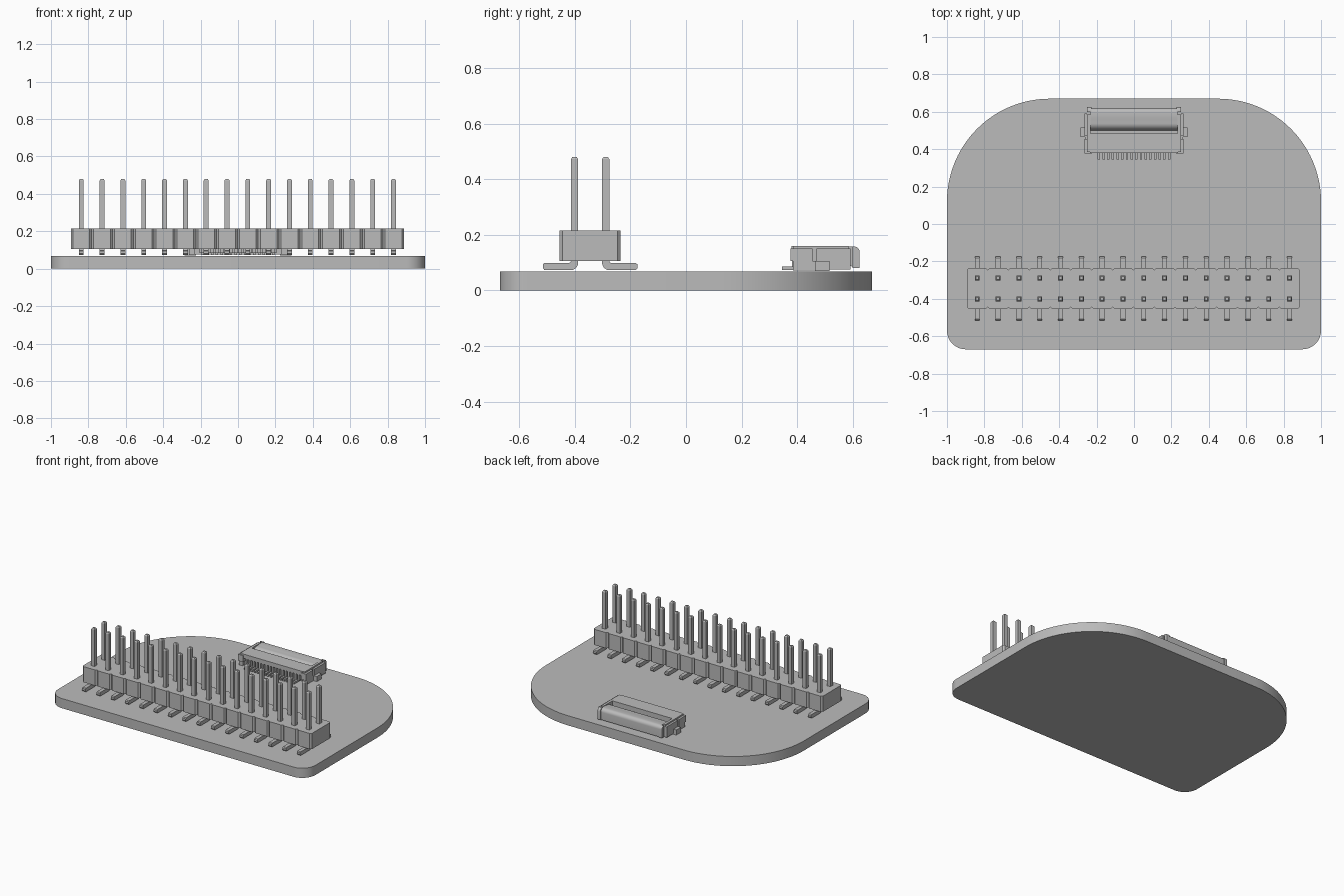
import bpy, bmesh, math
from mathutils import Vector

if "Cube" in bpy.data.objects:
    bpy.data.objects.remove(bpy.data.objects["Cube"])

grey = bpy.data.materials.new("plain grey")
grey.diffuse_color = (0.5, 0.5, 0.5, 1)
grey.use_nodes = True
grey.node_tree.nodes["Principled BSDF"].inputs["Base Color"].default_value = grey.diffuse_color


def finish(name, bm, smooth=False):
    bmesh.ops.recalc_face_normals(bm, faces=bm.faces)
    me = bpy.data.meshes.new(name)
    bm.to_mesh(me)
    bm.free()
    ob = bpy.data.objects.new(name, me)
    bpy.context.collection.objects.link(ob)
    me.materials.append(grey)
    if smooth:
        bpy.context.view_layer.objects.active = ob
        ob.select_set(True)
        bpy.ops.object.shade_smooth_by_angle(angle=math.radians(30))
        ob.select_set(False)
    return ob


def prism(pts, axis, lo, hi):
    """Extrude a 2D outline along x (points are y, z) or z (points are x, y)."""
    bm = bmesh.new()
    put = (lambda p: (lo, *p)) if axis == "x" else (lambda p: (*p, lo))
    face = bm.faces.new([bm.verts.new(put(p)) for p in pts])
    out = bmesh.ops.extrude_face_region(bm, geom=[face])
    step = Vector((hi - lo, 0, 0) if axis == "x" else (0, 0, hi - lo))
    bmesh.ops.translate(bm, verts=[g for g in out["geom"] if isinstance(g, bmesh.types.BMVert)], vec=step)
    return bm


def box(name, x0, x1, y0, y1, z0, z1):
    return finish(name, prism([(x0, y0), (x1, y0), (x1, y1), (x0, y1)], "z", z0, z1))


def arc(cx, cy, r, a0, a1, n):
    return [(cx + r * math.cos(math.radians(a0 + (a1 - a0) * i / n)),
             cy + r * math.sin(math.radians(a0 + (a1 - a0) * i / n))) for i in range(n + 1)]


def repeat(ob, count, pitch):
    m = ob.modifiers.new("row", "ARRAY")
    m.count = count
    m.use_relative_offset = False
    m.use_constant_offset = True
    m.constant_offset_displace = (pitch, 0, 0)


# Board with large rear corners and small front corners
R, r, H = 0.55, 0.1, 0.67
outline = (arc(1 - r, -H + r, r, -90, 0, 8) + arc(1 - R, H - R, R, 0, 90, 24)
           + arc(-1 + R, H - R, R, 90, 180, 24) + arc(-1 + r, -H + r, r, 180, 270, 8))
finish("board", prism(outline, "z", 0, 0.068), True)

# Pin header housing: a row of chamfered cells
PITCH, X0, YC = 0.1113, -0.838, -0.345
hx, hy, c = PITCH / 2, 0.11, 0.011
cell = [(-hx + c, -hy), (hx - c, -hy), (hx, -hy + c), (hx, hy - c),
        (hx - c, hy), (-hx + c, hy), (-hx, hy - c), (-hx, -hy + c)]
housing = finish("header_housing", prism([(X0 + x, YC + y) for x, y in cell], "z", 0.105, 0.215))
repeat(housing, 16, PITCH)

# Bent pins: foot, rounded bend, upright post and tapered tip
W = 0.013
for side, label in ((-1, "front"), (1, "rear")):
    prof = ([(0.17, 0.08), (0.17, 0.094), (0.164, 0.099), (0.074, 0.099)]
            + [(0.069, 0.104), (0.069, 0.472), (0.043, 0.472)]
            + arc(0.07, 0.1, 0.027, 180, 270, 5) + [(0.164, 0.073)])
    bm = prism([(YC + side * y, z) for y, z in prof], "x", X0 - W, X0 + W)
    bmesh.ops.recalc_face_normals(bm, faces=bm.faces)
    top = max(bm.faces, key=lambda f: f.calc_center_median().z)
    centre = Vector((X0, YC + side * 0.056, 0))
    tip = bmesh.ops.extrude_discrete_faces(bm, faces=[top])["faces"][0]
    for v in tip.verts:
        v.co = centre + (v.co - centre) * 0.6
        v.co.z = 0.48
    repeat(finish(label + "_pins", bm), 16, PITCH)

# Flat cable connector: floor, roof, comb of ribs and contacts
box("connector_floor", -0.235, 0.235, 0.41, 0.585, 0.075, 0.115)
box("connector_roof", -0.235, 0.235, 0.38, 0.485, 0.13, 0.16)
box("connector_core", -0.235, 0.235, 0.41, 0.485, 0.115, 0.13)
repeat(box("connector_ribs", -0.2065, -0.1935, 0.382, 0.41, 0.085, 0.13), 17, 0.025)
repeat(box("connector_contacts", -0.194, -0.181, 0.345, 0.41, 0.073, 0.086), 16, 0.025)

# Rounded flap closing the cable slot
flap = ([(0.50, 0.115), (0.62, 0.08)] + arc(0.595, 0.133, 0.025, 0, 90, 6)
        + [(0.56, 0.156)] + arc(0.54, 0.116, 0.038, 80, 170, 6))
finish("connector_flap", prism(flap, "x", -0.232, 0.232), True)

# Connector end walls, corner posts, flap ears and solder tabs
for s, label in ((-1, "left"), (1, "right")):
    def end(part, x0, x1, *yz):
        box(label + "_" + part, min(s * x0, s * x1), max(s * x0, s * x1), *yz)
    end("end_wall", 0.232, 0.25, 0.385, 0.585, 0.075, 0.16)
    end("corner_post", 0.225, 0.265, 0.376, 0.455, 0.105, 0.15)
    end("post_foot", 0.235, 0.262, 0.385, 0.47, 0.072, 0.105)
    end("side_arm", 0.25, 0.265, 0.47, 0.592, 0.075, 0.15)
    end("solder_tab", 0.225, 0.287, 0.465, 0.517, 0.07, 0.106)
    ear = [(0.60, 0.08), (0.625, 0.08)] + arc(0.605, 0.138, 0.02, 0, 90, 5) + [(0.60, 0.158)]
    finish(label + "_flap_ear", prism(ear, "x", min(s * 0.228, s * 0.25), max(s * 0.228, s * 0.25)), True)
